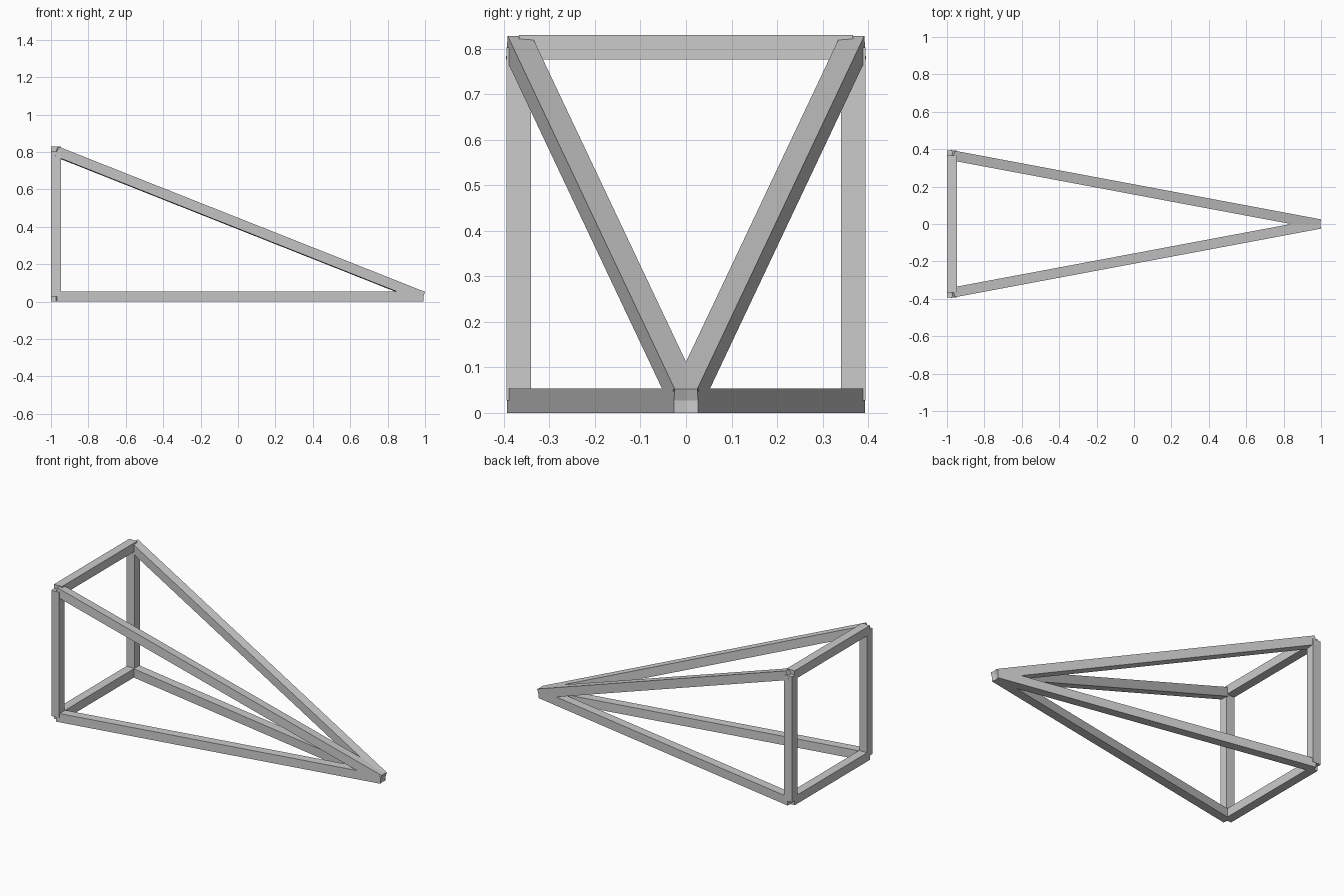
import bpy
from mathutils import Vector, Matrix

if "Cube" in bpy.data.objects:
    bpy.data.objects.remove(bpy.data.objects["Cube"])

T = 0.054                      # beam thickness
BACK, TIP = -0.973, 0.9856     # beam centre-line positions
SIDE = 0.367
LOW, HIGH = 0.027, 0.803


def beam(name, a, b):
    """Square beam with its ends cut square at a and b, one side kept level."""
    a, b = Vector(a), Vector(b)
    along = (b - a).normalized()
    ref = Vector((0, 0, 1)) if abs(along.z) < 0.99 else Vector((1, 0, 0))
    side = ref.cross(along).normalized()
    up = along.cross(side)
    rot = Matrix((along, side, up)).transposed()
    bpy.ops.mesh.primitive_cube_add(size=1)
    ob = bpy.context.object
    ob.name = name
    ob.data.transform(Matrix.Diagonal(((b - a).length, T, T, 1)))
    ob.data.transform(Matrix.Translation((a + b) / 2) @ rot.to_4x4())
    return ob


apex = (TIP, 0, LOW)

# Posts and long struts, mirrored left and right
for label, s in (("left", -1), ("right", 1)):
    low, high = (BACK, s * SIDE, LOW), (BACK, s * SIDE, HIGH)
    beam(label + "_post", low, high)
    beam(label + "_lower_strut", low, apex)
    beam(label + "_upper_strut", high, apex)

# Cross bars closing the rectangular end
for label, z in (("lower", LOW), ("upper", HIGH)):
    beam(label + "_cross_bar", (BACK, -SIDE, z), (BACK, SIDE, z))
